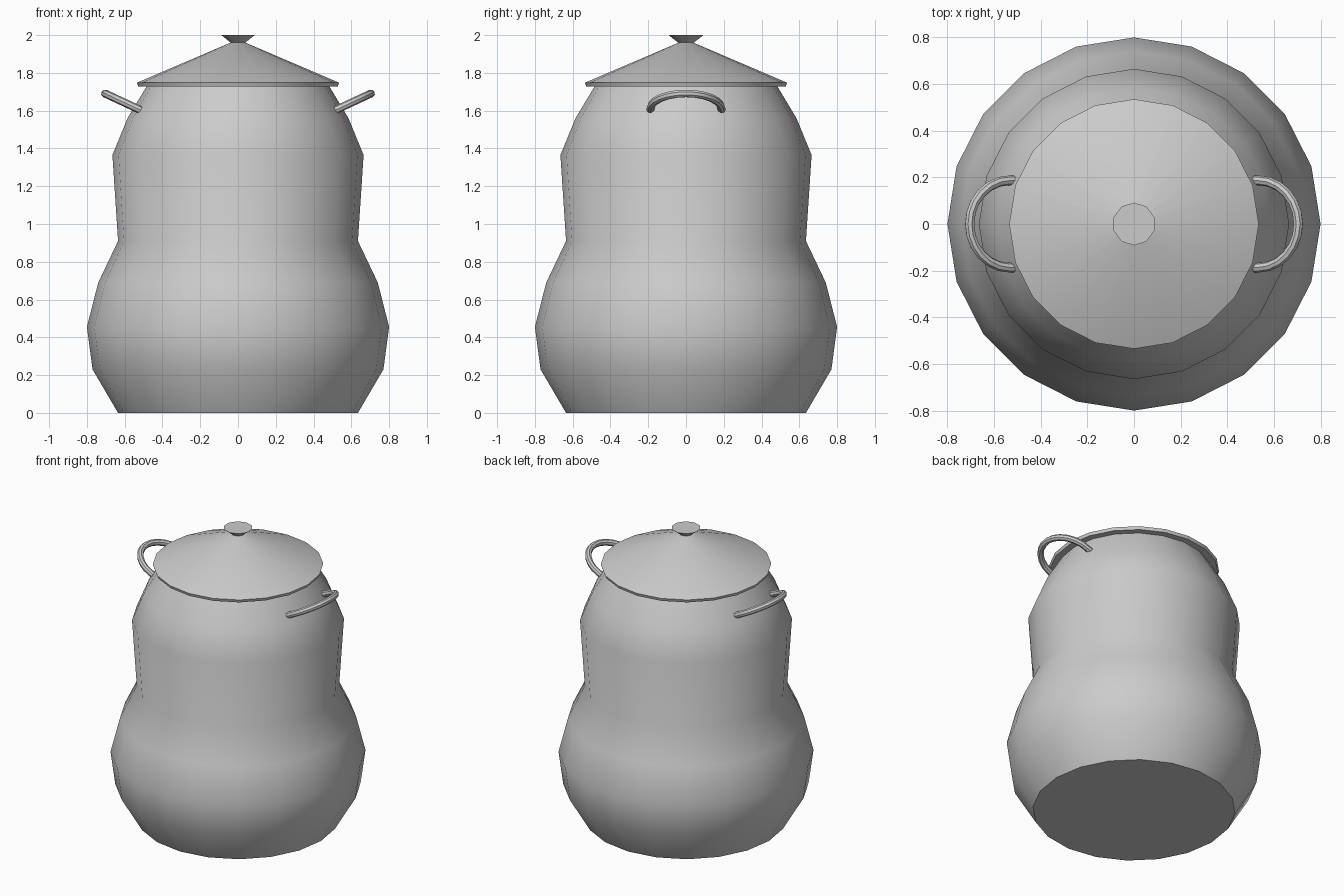
import bpy
import math

cube = bpy.data.objects.get("Cube")
if cube:
    bpy.data.objects.remove(cube, do_unlink=True)

metal = bpy.data.materials.new("grey metal")
metal.use_nodes = True
GREY = (0.6, 0.6, 0.6, 1)
metal.diffuse_color = GREY
metal.node_tree.nodes["Principled BSDF"].inputs["Base Color"].default_value = GREY


def add_mesh(name, verts, faces):
    mesh = bpy.data.meshes.new(name)
    mesh.from_pydata(verts, [], faces)
    mesh.materials.append(metal)
    obj = bpy.data.objects.new(name, mesh)
    bpy.context.collection.objects.link(obj)
    bpy.ops.object.select_all(action="DESELECT")
    obj.select_set(True)
    bpy.context.view_layer.objects.active = obj
    bpy.ops.object.shade_smooth_by_angle(angle=math.radians(35))
    return obj


def skin(name, rings):
    """Join equal rings of points into a closed tube with flat end caps."""
    n = len(rings[0])
    verts = [p for ring in rings for p in ring]
    faces = [(i * n + j, i * n + (j + 1) % n, (i + 1) * n + (j + 1) % n, (i + 1) * n + j)
             for i in range(len(rings) - 1) for j in range(n)]
    faces.append(tuple(reversed(range(n))))
    faces.append(tuple(range(len(verts) - n, len(verts))))
    return add_mesh(name, verts, faces)


def lathe(name, profile, sides, phase=0.0):
    turns = [phase + math.tau * j / sides for j in range(sides)]
    return skin(name, [[(r * math.cos(a), r * math.sin(a), z) for a in turns]
                       for r, z in profile])


# Pot body with a wide belly and a narrow waist
lathe("pot_body", [(0.635, 0), (0.77, 0.23), (0.8, 0.455), (0.74, 0.69), (0.635, 0.91),
                   (0.665, 1.365), (0.585, 1.56), (0.48, 1.735)], 20)

# Shallow conical lid with a thin rim, and its flared knob
lathe("lid", [(0.528, 1.728), (0.535, 1.748), (0.035, 1.962)], 20)
lathe("lid_knob", [(0.035, 1.955), (0.092, 2.0)], 10, math.pi / 10)


# Tilted half-ring handles, one on each side
def handle(name, side, radius=0.187, tube=0.021, sides=8, steps=12):
    tilt = math.radians(25)
    path = []
    for i in range(steps + 1):
        a = -math.pi / 2 + math.pi * i / steps
        path.append((radius * math.cos(a), radius * math.sin(a), a))
    path = [(-0.022, -radius, -math.pi / 2)] + path + [(-0.022, radius, math.pi / 2)]
    rings = []
    for u, v, a in path:
        ring = []
        for j in range(sides):
            b = -side * math.tau * j / sides
            pu = u + tube * math.cos(b) * math.cos(a)
            pv = v + tube * math.cos(b) * math.sin(a)
            pw = tube * math.sin(b)
            x = 0.535 + pu * math.cos(tilt) - pw * math.sin(tilt)
            z = 1.612 + pu * math.sin(tilt) + pw * math.cos(tilt)
            ring.append((side * x, pv, z))
        rings.append(ring)
    return skin(name, rings)


handle("left_handle", 1)
handle("right_handle", -1)
